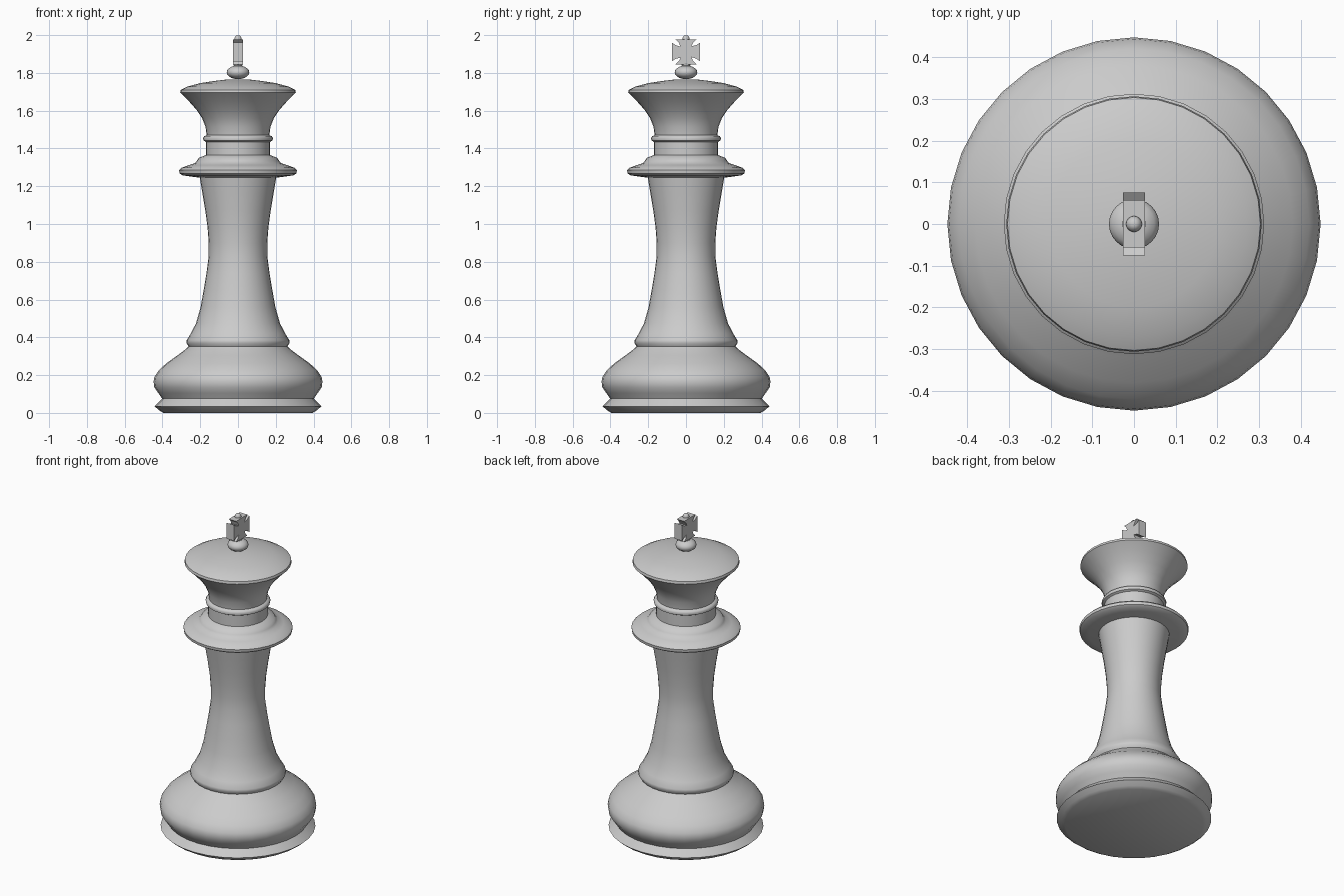
import bpy, bmesh, math

if "Cube" in bpy.data.objects:
    bpy.data.objects.remove(bpy.data.objects["Cube"])

SIDES = 32


def finish(name, bm, angle=40):
    bmesh.ops.recalc_face_normals(bm, faces=bm.faces)
    mesh = bpy.data.meshes.new(name)
    bm.to_mesh(mesh)
    bm.free()
    ob = bpy.data.objects.new(name, mesh)
    bpy.context.collection.objects.link(ob)
    bpy.ops.object.select_all(action='DESELECT')
    ob.select_set(True)
    bpy.context.view_layer.objects.active = ob
    bpy.ops.object.shade_smooth_by_angle(angle=math.radians(angle))
    return ob


def lathe(name, profile, sides=SIDES, cap_bottom=False, cap_top=False):
    """Turn a list of (radius, height) points around the z axis."""
    bm = bmesh.new()
    rings = []
    for r, z in profile:
        rings.append([bm.verts.new((r * math.cos(2 * math.pi * i / sides),
                                    r * math.sin(2 * math.pi * i / sides), z))
                      for i in range(sides)])
    for a, b in zip(rings, rings[1:]):
        for i in range(sides):
            j = (i + 1) % sides
            bm.faces.new((a[i], a[j], b[j], b[i]))
    if cap_bottom:
        bm.faces.new(rings[0])
    if cap_top:
        bm.faces.new(rings[-1])
    return finish(name, bm)


def ball(name, radius, height, z):
    n = 10
    pts = [(radius * math.sin(math.pi * k / n), z - height * math.cos(math.pi * k / n))
           for k in range(1, n)]
    return lathe(name, pts, 24, True, True)


# Wide foot and rounded base, continuing up through the flared stem
lathe("base_and_stem", [
    (0.395, 0.0), (0.415, 0.012), (0.442, 0.035), (0.422, 0.055), (0.402, 0.075),
    (0.422, 0.105), (0.443, 0.135), (0.447, 0.165), (0.443, 0.19), (0.42, 0.225),
    (0.38, 0.262), (0.32, 0.305), (0.28, 0.335), (0.262, 0.352), (0.273, 0.37),
    (0.272, 0.385), (0.25, 0.42), (0.222, 0.475), (0.198, 0.56), (0.182, 0.65),
    (0.167, 0.74), (0.155, 0.83), (0.155, 0.90), (0.161, 0.98), (0.173, 1.07),
    (0.188, 1.16), (0.203, 1.25)], cap_bottom=True)

# Stepped collar and neck
lathe("collar", [
    (0.20, 1.245), (0.255, 1.252), (0.295, 1.258), (0.31, 1.268), (0.312, 1.285),
    (0.298, 1.298), (0.26, 1.312), (0.228, 1.322), (0.218, 1.335), (0.208, 1.35),
    (0.17, 1.365), (0.17, 1.435), (0.183, 1.442), (0.185, 1.455), (0.179, 1.465),
    (0.166, 1.47)])

# Flared head with a shallow domed top
lathe("head", [
    (0.166, 1.47), (0.172, 1.515), (0.19, 1.56), (0.22, 1.605), (0.26, 1.65),
    (0.295, 1.685), (0.306, 1.695), (0.303, 1.71), (0.27, 1.727), (0.20, 1.746),
    (0.12, 1.758), (0.05, 1.766)], cap_top=True)

# Finial ball and thin neck
ball("finial_ball", 0.06, 0.036, 1.803)
lathe("finial_neck", [(0.03, 1.825), (0.022, 1.838), (0.028, 1.852)], 24, True, True)

# Flared four-armed finial: one arm outline rotated four times, then extruded
bm = bmesh.new()
cz, thick = 1.911, 0.026
outline = []
for k in range(4):
    a = k * math.pi / 2
    end, half = (0.075, 0.05) if k % 2 == 0 else (0.066, 0.056)
    for u, v in ((0.03, -0.028), (end - 0.018, -0.037), (end, -half),
                 (end, half), (end - 0.018, 0.037)):
        outline.append((u * math.cos(a) - v * math.sin(a),
                        u * math.sin(a) + v * math.cos(a)))
face = bm.faces.new([bm.verts.new((-thick, y, cz + z)) for y, z in outline])
out = bmesh.ops.extrude_face_region(bm, geom=[face])
bmesh.ops.translate(bm, vec=(2 * thick, 0, 0),
                    verts=[g for g in out["geom"] if isinstance(g, bmesh.types.BMVert)])
finish("finial_cross", bm, 20)

# Tiny bead on top
ball("top_bead", 0.019, 0.02, 1.98)
